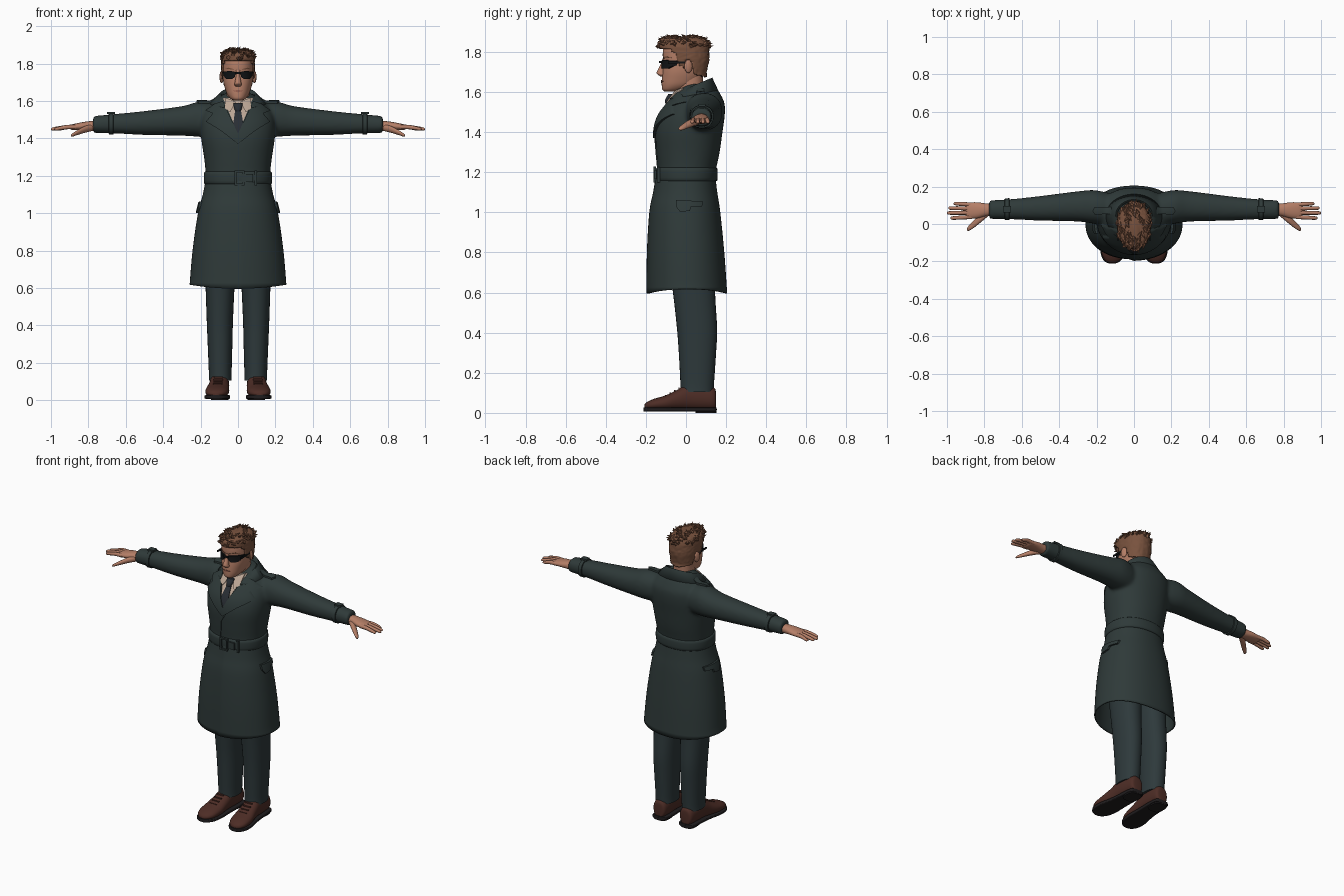
import bpy, bmesh, math, random
from mathutils import Vector as V, Matrix
from mathutils.bvhtree import BVHTree

if "Cube" in bpy.data.objects:
    bpy.data.objects.remove(bpy.data.objects["Cube"])
random.seed(4)

def material(name, c):
    m = bpy.data.materials.new(name)
    m.diffuse_color = (*c, 1)
    m.use_nodes = True
    m.node_tree.nodes["Principled BSDF"].inputs["Base Color"].default_value = m.diffuse_color
    return m
COAT = material("coat dark green", (.028, .042, .041))
TROUSER = material("trouser dark grey", (.027, .041, .044))
SKIN = material("skin", (.46, .21, .135))
LIP = material("lip", (.30, .115, .08))
HAIR = material("hair brown", (.19, .085, .048))
SHIRT = material("shirt beige", (.50, .38, .30))
TIE = material("tie grey", (.022, .027, .034))
SHOE = material("shoe leather", (.075, .026, .019))
SOLE = material("sole dark", (.014, .012, .013))
BLACK = material("glasses black", (.006, .007, .008))

def finish(name, bm, mat, mirror=False, angle=45):
    me = bpy.data.meshes.new(name)
    bm.to_mesh(me)
    bm.free()
    me.materials.append(mat)
    me.shade_smooth()
    me.set_sharp_from_angle(angle=math.radians(angle))
    ob = bpy.data.objects.new(name, me)
    bpy.context.collection.objects.link(ob)
    if mirror:
        ob.modifiers.new("mirror", 'MIRROR').use_mirror_merge = False
    return ob

def spline(rings, sub):
    out = []
    for i in range(len(rings) - 1):
        a, b, c, d = (rings[max(0, min(len(rings) - 1, i + k))] for k in (-1, 0, 1, 2))
        for s in range(sub):
            t = s / sub
            out.append([.5 * (2*q + (r-p)*t + (2*p-5*q+4*r-s2)*t*t + (3*q-p-3*r+s2)*t**3)
                        for p, q, r, s2 in zip(a, b, c, d)])
    return out + [list(rings[-1])]

def loft_bm(rings, axis='z', n=32, e=2.2, sub=4, caps=True, bm=None, flip=1):
    """Superellipse rings (t, centre u, centre v, radius u, radius v) along an axis."""
    bm = bm or bmesh.new()
    loops = []
    for t, cu, cv, ru, rv in spline(rings, sub):
        loop = []
        for k in range(n):
            c, s = math.cos(2*math.pi*k/n), math.sin(2*math.pi*k/n)
            u = cu + ru * math.copysign(abs(c)**(2/e), c)
            v = cv + rv * math.copysign(abs(s)**(2/e), s)
            p = {'z': (u, v, t), 'x': (t*flip, u, v), 'y': (u, t, v)}[axis]
            loop.append(bm.verts.new(p))
        loops.append(loop)
    for a, b in zip(loops, loops[1:]):
        for k in range(n):
            bm.faces.new((a[k], a[(k+1) % n], b[(k+1) % n], b[k]))
    if caps:
        bm.faces.new(loops[0])
        bm.faces.new(loops[-1])
    bmesh.ops.recalc_face_normals(bm, faces=bm.faces)
    return bm

def loft(name, rings, mat, mirror=False, angle=45, **kw):
    return finish(name, loft_bm(rings, **kw), mat, mirror, angle)

def drape(name, pts, off, mat, target, axis='y', mirror=False, step=.012):
    """Flat outline projected on a target surface, raised by off, with side walls."""
    put, d = {'y': (lambda u, v: V((u, -2, v)), V((0, 1, 0))),
              'z': (lambda u, v: V((u, v, 3)), V((0, 0, -1))),
              'x': (lambda u, v: V((2, u, v)), V((-1, 0, 0)))}[axis]
    tree = BVHTree.FromObject(target, bpy.context.evaluated_depsgraph_get())
    bm = bmesh.new()
    bm.faces.new([bm.verts.new(put(*p)) for p in pts])
    for i, e in enumerate((put(1, 0) - put(0, 0), put(0, 1) - put(0, 0))):
        lo, hi = min(p[i] for p in pts), max(p[i] for p in pts)
        for k in range(1, int((hi - lo) / step) + 1):
            bmesh.ops.bisect_plane(bm, geom=bm.verts[:] + bm.edges[:] + bm.faces[:],
                                   plane_co=e * (lo + k * step), plane_no=e)
    for v in bm.verts:
        hit = tree.ray_cast(v.co, d)[0] or tree.find_nearest(v.co)[0]
        v.co = hit - d * off
    top = bm.faces[:]
    rim = bmesh.ops.extrude_edge_only(bm, edges=[e for e in bm.edges if e.is_boundary])
    for g in rim['geom']:
        if isinstance(g, bmesh.types.BMVert):
            g.co += d * (off + .006)
    bmesh.ops.recalc_face_normals(bm, faces=bm.faces)
    if sum(f.normal.dot(d) for f in top) > 0:
        bmesh.ops.reverse_faces(bm, faces=bm.faces)
    return finish(name, bm, mat, mirror)

def box(name, c, size, mat, mirror=False):
    bm = bmesh.new()
    bmesh.ops.create_cube(bm, size=1, matrix=Matrix.Translation(c) @ Matrix.Diagonal((*size, 1)))
    return finish(name, bm, mat, mirror)

def frame(name, c, w, h, mat):
    bm = bmesh.new()
    for dx, dz, sx, sz in ((-w, 0, .01, 2*h), (w, 0, .01, 2*h), (0, -h, 2*w+.01, .01), (0, h, 2*w+.01, .01)):
        bmesh.ops.create_cube(bm, size=1, matrix=Matrix.Translation((c[0]+dx, c[1], c[2]+dz))
                              @ Matrix.Diagonal((sx, .014, sz, 1)))
    return finish(name, bm, mat)

# Coat upper: torso and sleeves fused into one smooth surface
bm = loft_bm([(1.16, .003, .0, .17, .142), (1.22, 0, .005, .173, .146), (1.30, 0, .01, .182, .158),
              (1.40, 0, .015, .197, .167), (1.48, 0, .03, .2, .163), (1.54, 0, .05, .187, .143),
              (1.58, 0, .057, .155, .12), (1.62, 0, .06, .105, .092), (1.64, 0, .06, .07, .06)], n=48)
for s in (1, -1):
    loft_bm([(.08, .07, 1.49, .08, .085), (.2, .09, 1.502, .09, .094), (.3, .094, 1.493, .081, .079),
             (.5, .084, 1.482, .066, .064), (.66, .079, 1.478, .054, .052),
             (.775, .077, 1.474, .05, .045)], axis='x', bm=bm, flip=s)
coat = finish("coat_upper", bm, COAT)
rm = coat.modifiers.new("fuse", 'REMESH')
rm.mode, rm.voxel_size, rm.use_smooth_shade = 'VOXEL', .01, True
sm = coat.modifiers.new("soften", 'SMOOTH')
sm.factor, sm.iterations = .5, 8

# Coat skirt with overlapping front edge and dipped hem
bm = loft_bm([(.60, 0, .008, .26, .197), (.8, 0, .002, .243, .189), (1.0, 0, -.002, .214, .173),
              (1.1, 0, 0, .188, .156), (1.19, 0, .002, .171, .143)], n=80, caps=False, sub=5)
for v in bm.verts:
    if v.co.z < .61:
        v.co.z += .022 * (v.co.x / .26)**2 - .004
    if v.co.y < 0 and v.co.x > -.002:
        v.co.y -= .008 * max(0, 1 - v.co.x / .2)
skirt = finish("coat_skirt", bm, COAT, angle=35)
so = skirt.modifiers.new("cloth", 'SOLIDIFY')
so.thickness, so.offset = .008, -1

# Belt, buckle and loop
loft("belt", [(1.155, 0, .003, .172, .145), (1.16, 0, .003, .181, .153), (1.19, 0, .003, .183, .155),
              (1.218, 0, .003, .181, .153), (1.223, 0, .003, .172, .145)], COAT, n=64, sub=2)
frame("belt_buckle", (.008, -.156, 1.188), .022, .035, COAT)
box("belt_loop", (.095, -.137, 1.188), (.014, .016, .078), COAT)
box("belt_tongue", (.05, -.151, 1.188), (.06, .01, .045), COAT)

# Turned-down collar around the neck
bm = bmesh.new()
rows = []
for k in range(41):
    a = math.radians(-150 + 7.5 * k)
    s, c, f = math.sin(a), math.cos(a), (1 - math.cos(a)) / 2
    prof = [(.08*s, .045 + .07*c, 1.60 - .06*f), (.09*s, .045 + .078*c, 1.668 - .07*f),
            (.098*s, .045 + .086*c, 1.672 - .072*f),
            (.15*s, .045 + c*(.115 if c > 0 else .145), 1.61 - .045*f)]
    rows.append([bm.verts.new(p) for p in prof])
for a, b in zip(rows, rows[1:]):
    for k in range(3):
        bm.faces.new((a[k], b[k], b[k+1], a[k+1]))
bmesh.ops.recalc_face_normals(bm, faces=bm.faces)
finish("coat_collar", bm, COAT, angle=60).modifiers.new("cloth", 'SOLIDIFY').thickness = .008

# Shirt front, tie, lapels and front edge
drape("shirt_front", [(-.08, 1.615), (.08, 1.615), (.0, 1.425)], .004, SHIRT, coat)
drape("tie", [(-.012, 1.57), (.012, 1.57), (.03, 1.47), (.003, 1.42), (-.027, 1.47)], .009, TIE, coat)
loft("tie_knot", [(1.545, 0, -.092, .014, .014), (1.565, 0, -.085, .022, .018),
                  (1.59, 0, -.07, .025, .018)], TIE, n=16)
drape("shirt_collar_wing", [(.012, 1.595), (.07, 1.62), (.07, 1.56), (.042, 1.54)], .014, SHIRT, coat, mirror=True)
drape("lapel", [(.082, 1.60), (.125, 1.585), (.175, 1.55), (.135, 1.533), (.172, 1.49),
                (.09, 1.44), (0, 1.37), (0, 1.425)], .013, COAT, coat, mirror=True)
drape("front_edge", [(.0, 1.41), (-.035, 1.33), (-.045, 1.225), (-.025, 1.225), (-.015, 1.33), (.02, 1.39)],
      .005, COAT, coat)

# Shoulder tabs, pocket flaps and cuff straps
drape("shoulder_tab", [(.12, .055), (.21, .05), (.222, .07), (.21, .092), (.12, .09)], .012, COAT, coat, 'z', True)
drape("pocket_flap", [(-.05, 1.062), (.085, 1.055), (.08, 1.03), (.025, 1.03), (.02, 1.008), (-.03, 1.002),
                      (-.05, 1.03)], .012, COAT, skirt, 'x', True)
loft("cuff_strap", [(.665, .079, 1.478, .05, .048), (.667, .079, 1.478, .059, .057), (.69, .079, 1.477, .058, .056),
                    (.692, .079, 1.477, .05, .048)], COAT, True, axis='x', sub=1)
box("cuff_buckle", (.679, .079, 1.535), (.042, .035, .012), COAT, True)

# Hands
loft("palm", [(.74, .077, 1.467, .03, .026), (.79, .076, 1.466, .034, .026), (.84, .073, 1.464, .043, .021),
              (.885, .072, 1.46, .043, .015), (.9, .072, 1.459, .038, .008)], SKIN, True, axis='x', n=20)
for i, (y, y2, tip) in enumerate(((.038, .032, .982), (.061, .059, 1.0), (.083, .085, .993), (.104, .109, .965))):
    loft("finger_%d" % (i + 1), [(.865, y, 1.461, .011, .012), (.915, (y+y2)/2, 1.46, .0108, .0115),
         (tip - .015, y2, 1.451, .0095, .009), (tip - .003, y2, 1.449, .006, .005), (tip, y2, 1.448, .002, .002)],
         SKIN, True, axis='x', n=12)
loft("thumb", [(.775, .062, 1.458, .016, .018), (.82, .03, 1.447, .022, .018), (.86, -.004, 1.43, .019, .013),
               (.885, -.024, 1.418, .013, .009), (.893, -.03, 1.414, .004, .003)], SKIN, True, axis='x', n=14)

# Neck, shirt collar and head
loft("neck", [(1.52, 0, .03, .065, .07), (1.6, 0, .02, .062, .066), (1.7, 0, .02, .062, .066)], SKIN)
bm = loft_bm([(1.54, 0, .03, .08, .088), (1.58, 0, .025, .077, .083), (1.62, 0, .03, .073, .078)], caps=False)
for v in bm.verts:
    v.co.z += .15 * (v.co.y - .02)
finish("shirt_collar", bm, SHIRT).modifiers.new("cloth", 'SOLIDIFY').thickness = .005
profile = [(1.602, -.105, -.05, .022), (1.612, -.118, -.01, .04), (1.635, -.121, .045, .058), (1.665, -.12, .075, .069),
           (1.70, -.117, .093, .078), (1.74, -.112, .105, .082), (1.78, -.116, .11, .083), (1.82, -.112, .107, .08),
           (1.85, -.088, .088, .064), (1.868, -.04, .04, .03)]
head = loft("head", [(z, 0, (f+b)/2, w, (b-f)/2) for z, f, b, w in profile], SKIN, n=48, e=2.25)
loft("nose", [(1.678, 0, -.116, .012, .012), (1.688, 0, -.122, .02, .02), (1.70, 0, -.125, .017, .021),
              (1.735, 0, -.112, .011, .016), (1.765, 0, -.108, .012, .01)], SKIN, n=16)
drape("mouth", [(-.03, 1.654), (0, 1.659), (.03, 1.654), (0, 1.646)], .004, LIP, head)
drape("eyebrow", [(.014, 1.767), (.05, 1.778), (.072, 1.77), (.05, 1.77)], .004, HAIR, head, mirror=True)
bm = bmesh.new()
bmesh.ops.create_uvsphere(bm, u_segments=16, v_segments=10, radius=1, matrix=Matrix.Translation((.088, .012, 1.728))
                          @ Matrix.Rotation(.35, 4, 'Z') @ Matrix.Diagonal((.009, .021, .033, 1)))
finish("ear", bm, SKIN, True)

# Sunglasses
drape("glasses_lens", [(.012, 1.755), (.04, 1.76), (.08, 1.757), (.077, 1.733), (.062, 1.717), (.03, 1.717),
                       (.016, 1.73)], .012, BLACK, head, mirror=True)
box("glasses_bridge", (0, -.129, 1.75), (.034, .01, .01), BLACK)
box("glasses_temple", (.0855, -.035, 1.748), (.006, .11, .011), BLACK, True)

# Hair shell cut along a hairline, plus loose tufts
def hairline(y):
    pts = [(-.2, 1.812), (-.08, 1.812), (-.045, 1.785), (-.035, 1.73), (-.006, 1.72), (.0, 1.758), (.03, 1.755),
           (.04, 1.69), (.2, 1.655)]
    for (a, z), (b, w) in zip(pts, pts[1:]):
        if a <= y <= b:
            return z + (w - z) * (y - a) / (b - a)
bm = loft_bm([(1.64, 0, .045, .058, .05), (1.67, 0, .02, .074, .084), (1.70, 0, 0, .084, .103),
              (1.76, 0, -.001, .089, .116), (1.80, 0, -.007, .09, .122), (1.84, 0, -.012, .086, .123),
              (1.863, 0, -.012, .07, .103), (1.876, 0, -.012, .035, .06)], n=72, sub=6)
bmesh.ops.delete(bm, geom=[f for f in bm.faces if f.calc_center_median().z < hairline(f.calc_center_median().y)],
                 context='FACES')
top = [(v.co.copy(), v.normal.copy()) for v in bm.verts if v.co.z > 1.825]
for v in bm.verts:
    v.co += v.normal * random.uniform(-.002, .002)
so = finish("hair", bm, HAIR).modifiers.new("thick", 'SOLIDIFY')
so.thickness, so.offset = .012, -1
bm = bmesh.new()
for co, no in random.sample(top, 110):
    d = (no * .35 + V((random.uniform(-.6, .6), random.choice((-.6, .8)), .1))).normalized()
    m = Matrix.Translation(co + d * .008) @ V((0, 0, 1)).rotation_difference(d).to_matrix().to_4x4()
    bmesh.ops.create_cone(bm, segments=6, radius1=.011, radius2=0, depth=.034, cap_ends=True, matrix=m)
finish("hair_tufts", bm, HAIR)

# Trousers
loft("trouser_leg", [(.105, .095, .055, .061, .083), (.15, .095, .056, .061, .084), (.3, .096, .057, .066, .093),
                     (.42, .097, .055, .07, .1), (.6, .096, .04, .077, .105), (.85, .093, .02, .088, .12)],
     TROUSER, True)

# Shoes with soles, heels and laces
upper = [(.15, .096, .06, .018, .035), (.14, .096, .07, .042, .055), (.08, .097, .078, .05, .065),
         (.01, .1, .08, .052, .066), (-.04, .104, .065, .056, .052), (-.1, .11, .05, .063, .038),
         (-.16, .114, .042, .058, .028), (-.195, .116, .036, .038, .018), (-.208, .116, .032, .012, .008)]
loft("shoe_upper", upper, SHOE, True, axis='y', n=28)
loft("shoe_sole", [(y - (.003 if y < 0 else -.003), x, .017, w + .005, .011) for y, x, z, w, h in upper],
     SOLE, True, axis='y', e=6)
loft("shoe_heel", [(0, .097, .1, .047, .052), (.02, .097, .1, .049, .054)], SOLE, True, e=3, sub=1)
for i in range(4):
    box("shoe_lace_%d" % (i + 1), (.104 + .0015*i, -.035 - .022*i, .122 - .0125*i), (.05, .007, .008), SHOE, True)
